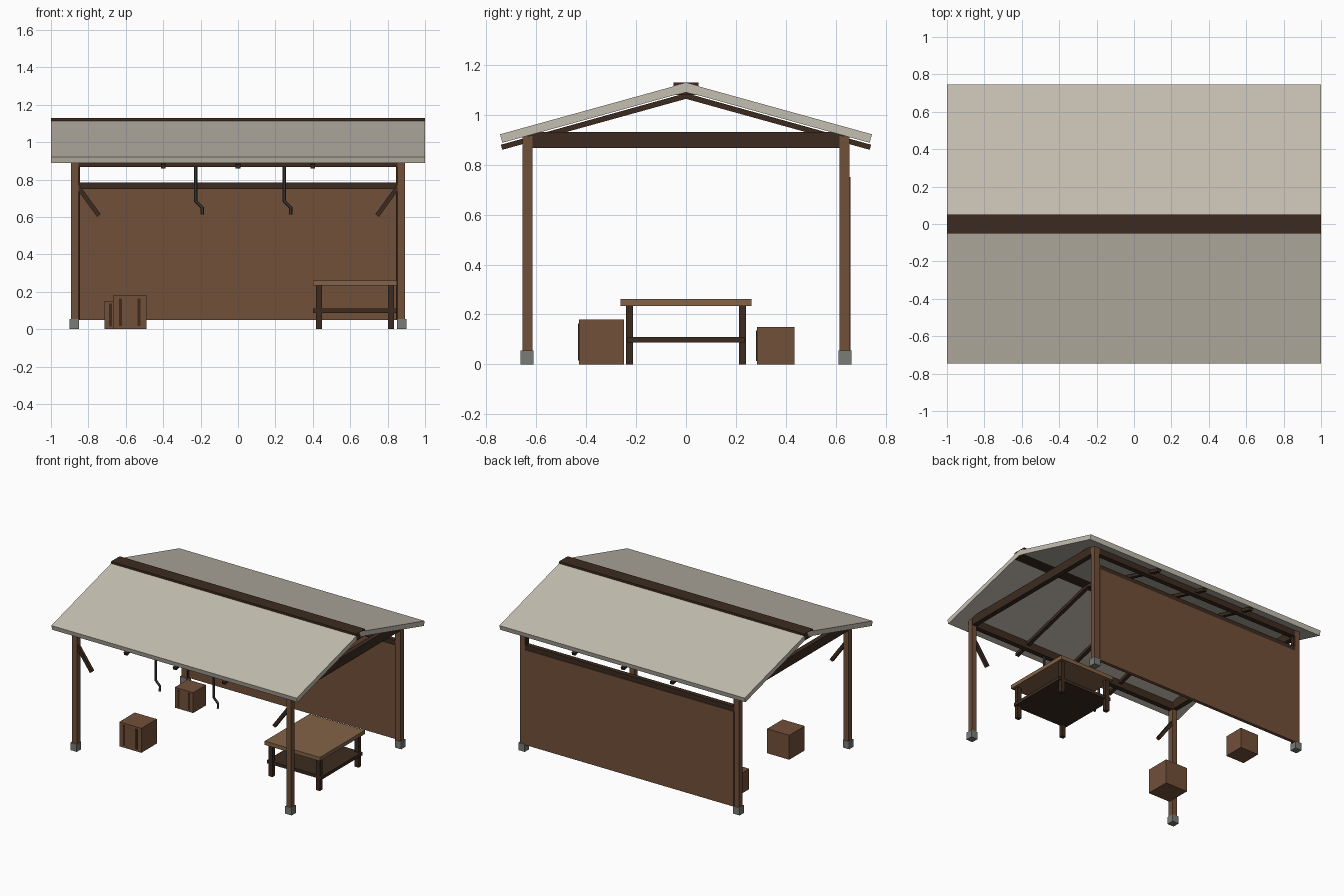
import bpy, bmesh, math
from mathutils import Matrix, Vector

if "Cube" in bpy.data.objects:
    bpy.data.objects.remove(bpy.data.objects["Cube"])


def material(name, r, g, b):
    m = bpy.data.materials.new(name)
    m.diffuse_color = (r, g, b, 1)
    m.use_nodes = True
    m.node_tree.nodes["Principled BSDF"].inputs["Base Color"].default_value = m.diffuse_color
    return m


BROWN = material("brown_wood", 0.17, 0.08, 0.042)
DARK = material("dark_wood", 0.045, 0.024, 0.014)
TOP = material("table_wood", 0.23, 0.125, 0.065)
ROOF = material("roof_panel", 0.56, 0.52, 0.44)
STONE = material("stone", 0.19, 0.2, 0.18)
METAL = material("metal", 0.06, 0.06, 0.065)


def finish(name, bm, mat):
    bmesh.ops.recalc_face_normals(bm, faces=bm.faces)
    me = bpy.data.meshes.new(name)
    bm.to_mesh(me)
    bm.free()
    me.materials.append(mat)
    ob = bpy.data.objects.new(name, me)
    bpy.context.collection.objects.link(ob)
    return ob


def box(name, centre, size, mat, rot_y=0.0):
    bm = bmesh.new()
    m = Matrix.Translation(centre) @ Matrix.Rotation(rot_y, 4, 'Y') @ Matrix.Diagonal((*size, 1))
    bmesh.ops.create_cube(bm, size=1, matrix=m)
    return finish(name, bm, mat)


def prism(name, yz, x0, x1, mat):
    """Extrude a side profile along x."""
    bm = bmesh.new()
    face = bm.faces.new([bm.verts.new((x0, y, z)) for y, z in yz])
    ext = bmesh.ops.extrude_face_region(bm, geom=[face])
    verts = [v for v in ext["geom"] if isinstance(v, bmesh.types.BMVert)]
    bmesh.ops.translate(bm, verts=verts, vec=(x1 - x0, 0, 0))
    return finish(name, bm, mat)


PX, PY = 0.873, 0.636

# corner posts on stone feet
for sx, side in ((-1, "left"), (1, "right")):
    for sy, end in ((-1, "front"), (1, "back")):
        box(f"{end}_{side}_post", (sx * PX, sy * PY, 0.483), (0.04, 0.04, 0.866), BROWN)
        box(f"{end}_{side}_foot", (sx * (PX + 0.003), sy * 0.638, 0.0275), (0.052, 0.052, 0.055), STONE)
    # end tie beam, hanging brace at the front post, batten at the wall edge
    box(f"{side}_tie_beam", (sx * PX, 0, 0.9), (0.036, 1.25, 0.064), DARK)
    a, b = Vector((sx * 0.86, -PY, 0.768)), Vector((sx * 0.744, -PY, 0.608))
    d = b - a
    box(f"{side}_brace", (a + b) / 2, (0.024, 0.024, d.length), DARK, math.atan2(d.x, d.z))
    box(f"{side}_wall_batten", (sx * 0.851, PY, 0.46), (0.012, 0.03, 0.82), DARK)

# long beams along front and back
for sy, end in ((-1, "front"), (1, "back")):
    box(f"{end}_beam", (0, sy * PY, 0.898), (1.72, 0.036, 0.064), DARK)

# back wall and top rail
box("back_wall", (0, 0.648, 0.4), (1.7, 0.024, 0.7), BROWN)
box("wall_top_rail", (0, 0.638, 0.767), (1.71, 0.034, 0.036), DARK)

# roof slabs and the rafters under them
for s, side in ((-1, "front"), (1, "back")):
    prism(f"{side}_roof", [(0, 1.128), (s * 0.745, 0.922), (s * 0.736, 0.888), (0, 1.092)], -1, 1, ROOF)
    for i, x in enumerate((-0.4, 0, 0.4)):
        prism(f"{side}_rafter_{i + 1}",
              [(0, 1.087), (s * 0.742, 0.88), (s * 0.736, 0.86), (0, 1.064)], x - 0.013, x + 0.013, DARK)
box("ridge_beam", (0, 0, 1.104), (2, 0.1, 0.05), DARK)

# work table with lower shelf
TX = 0.626
box("table_top", (TX, 0, 0.247), (0.45, 0.525, 0.028), TOP)
box("table_shelf", (TX, 0, 0.099), (0.448, 0.47, 0.023), DARK)
for sx in (-1, 1):
    for sy in (-1, 1):
        box("table_leg", (TX + sx * 0.193, sy * 0.226, 0.117), (0.032, 0.029, 0.234), DARK)

# crates with two front slats each
for name, x, y, s, off in (("large_crate", -0.578, -0.338, 0.18, 0.05),
                           ("small_crate", -0.64, 0.36, 0.15, 0.043)):
    box(name, (x, y, s / 2), (s, s, s), BROWN)
    for sx in (-1, 1):
        box(name + "_slat", (x + sx * off, y - s / 2 - 0.001, s / 2), (0.016, 0.008, s * 0.82), DARK)

# bent metal hooks under the front beam
for x, side in ((-0.226, "left"), (0.247, "right")):
    cu = bpy.data.curves.new(f"{side}_hook", 'CURVE')
    cu.dimensions = '3D'
    cu.bevel_depth = 0.009
    cu.bevel_resolution = 1
    pts = [(0, 0.88), (0, 0.685), (0.035, 0.65), (0.035, 0.613)]
    sp = cu.splines.new('POLY')
    sp.points.add(len(pts) - 1)
    for p, (dx, z) in zip(sp.points, pts):
        p.co = (x + dx, -PY, z, 1)
    sp.use_smooth = False
    cu.use_fill_caps = True
    cu.materials.append(METAL)
    bpy.context.collection.objects.link(bpy.data.objects.new(f"{side}_hook", cu))
